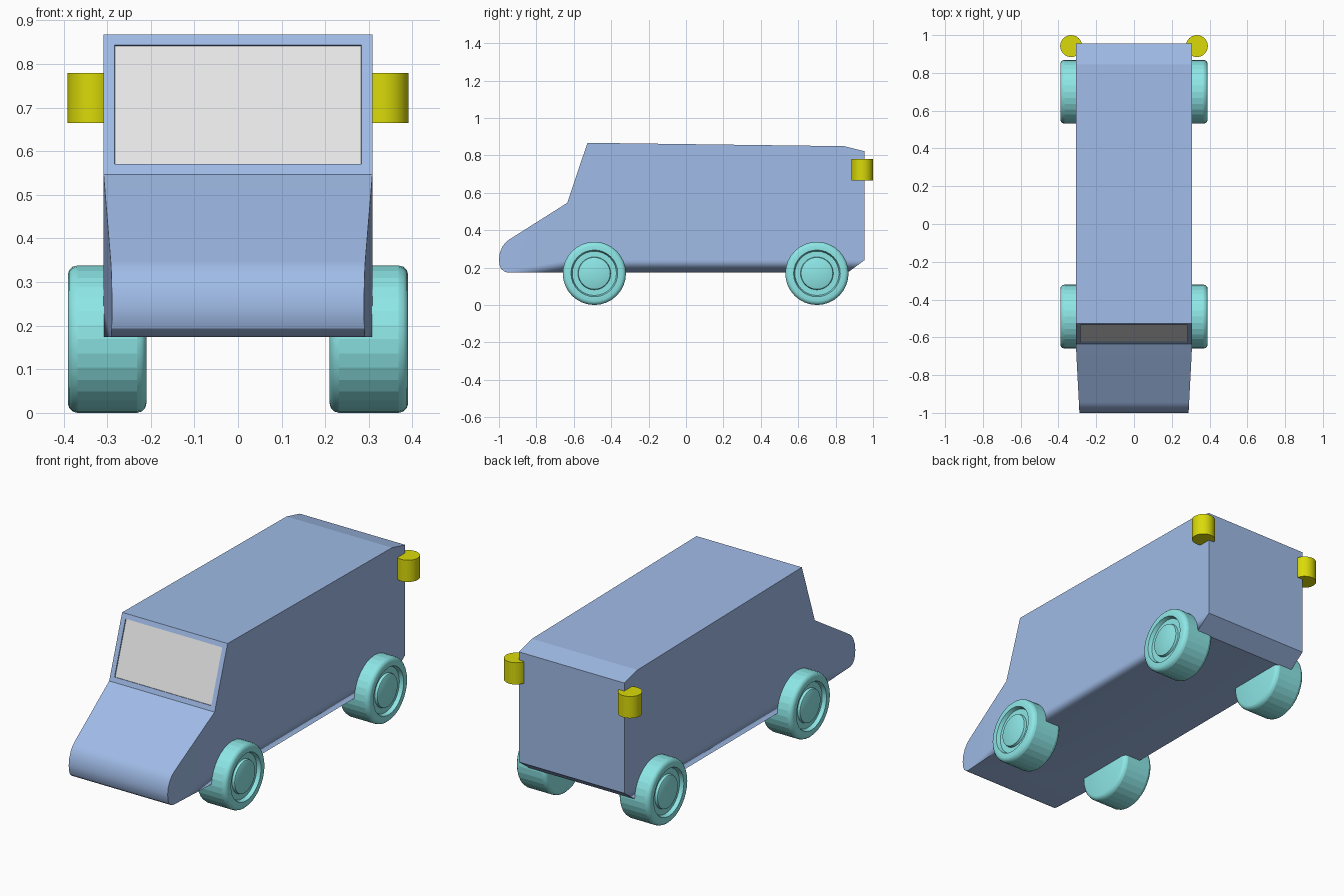
import bpy, bmesh, math
from mathutils import Matrix

old = bpy.data.objects.get("Cube")
if old:
    bpy.data.objects.remove(old)


def material(name, rgb):
    mat = bpy.data.materials.new(name)
    mat.use_nodes = True
    mat.diffuse_color = (*rgb, 1)
    mat.node_tree.nodes["Principled BSDF"].inputs["Base Color"].default_value = (*rgb, 1)
    return mat


blue = material("body blue", (0.35, 0.5, 0.8))
white = material("window white", (0.8, 0.8, 0.8))
teal = material("wheel teal", (0.27, 0.8, 0.8))
yellow = material("lamp yellow", (0.7, 0.7, 0.003))


def finish(bm, name, *mats):
    bmesh.ops.recalc_face_normals(bm, faces=bm.faces)
    mesh = bpy.data.meshes.new(name)
    bm.to_mesh(mesh)
    bm.free()
    for mat in mats:
        mesh.materials.append(mat)
    obj = bpy.data.objects.new(name, mesh)
    bpy.context.collection.objects.link(obj)
    return obj


# Body: side outlines (y, z) joined across the width, nose tapering forward
COWL, FLOOR, SILL, HALF = -0.635, 0.174, 0.24, 0.308
nose = [(-0.955, FLOOR), (-0.972, 0.179), (-0.988, 0.193), (-0.997, 0.215),
        (-1.0, 0.245), (-0.995, 0.28), (-0.982, 0.312), (-0.965, 0.334), (-0.945, 0.35)]
cabin = [(COWL, 0.546), (-0.527, 0.867), (0.845, 0.849), (0.955, 0.822),
         (0.955, SILL), (0.865, FLOOR), (COWL, FLOOR)]
outline = nose + cabin
bm = bmesh.new()


def half_width(y):
    return HALF - 0.019 * max(0, COWL - y) / (1 + COWL)


sides = []
for s in (-1, 1):
    loop = [bm.verts.new((s * half_width(y), y, z)) for y, z in outline]
    sill = bm.verts.new((s * HALF, COWL, SILL))
    n = len(nose)
    bm.faces.new(loop[:n + 1] + [sill, loop[-1]])       # nose side
    bm.faces.new(loop[n:n + 5] + [sill])                # main side
    bm.faces.new([sill] + loop[n + 4:])                 # sill strip
    sides.append(loop)
left, right = sides
for i in range(len(outline)):
    j = (i + 1) % len(outline)
    face = bm.faces.new((left[i], left[j], right[j], right[i]))
    if outline[i] == cabin[0]:
        windscreen = face
bmesh.ops.recalc_face_normals(bm, faces=bm.faces)

# Windscreen: recessed pane
bmesh.ops.inset_individual(bm, faces=[windscreen], thickness=0.036)
bmesh.ops.inset_individual(bm, faces=[windscreen], thickness=0.0005, depth=-0.006)
windscreen.material_index = 1

# Sharp edges everywhere except the curved nose and the soft sill
for face in bm.faces:
    face.smooth = True
for edge in bm.edges:
    a, b = (v.co for v in edge.verts)
    soft_sill = abs(a.z - FLOOR) + abs(b.z - FLOOR) < 0.01 and abs(a.x - b.x) < 0.01 \
        and min(a.y, b.y) > COWL - 0.01
    edge.smooth = soft_sill or edge.calc_face_angle(0) < math.radians(25)
    if abs(a.x - b.x) > 0.1 and a.y > 0:
        edge.smooth = False
body = finish(bm, "body", blue, white)
weighted = body.modifiers.new("sill shading", "WEIGHTED_NORMAL")
weighted.keep_sharp = True

# Wheels: lathed section (radius, distance from the inner face)
section = [(0, 0), (0.148, 0), (0.158, 0.003), (0.166, 0.011), (0.169, 0.022),
           (0.169, 0.158), (0.166, 0.169), (0.158, 0.177), (0.148, 0.18),
           (0.125, 0.18), (0.118, 0.16), (0.088, 0.16), (0.085, 0.173),
           (0.079, 0.176), (0, 0.176)]


def wheel(name, side, y):
    bm = bmesh.new()
    verts = [bm.verts.new((0.21 + d, 0, r)) for r, d in section]
    edges = [bm.edges.new(pair) for pair in zip(verts, verts[1:])]
    bmesh.ops.spin(bm, geom=verts + edges, axis=(1, 0, 0), cent=(0, 0, 0),
                   angle=math.tau, steps=32, use_merge=True)
    bmesh.ops.remove_doubles(bm, verts=bm.verts, dist=0.0001)
    bmesh.ops.scale(bm, vec=(side, 1, 1), verts=bm.verts)
    bmesh.ops.translate(bm, vec=(0, y, 0.169), verts=bm.verts)
    for face in bm.faces:
        xs = [v.co.x for v in face.verts]
        face.smooth = max(xs) - min(xs) < 0.1    # tread stays faceted
    for edge in bm.edges:
        edge.smooth = edge.calc_face_angle(0) < math.radians(35)
    finish(bm, name, teal)


# Tail lamps: upright drums on the rear corners
def lamp(name, side):
    bm = bmesh.new()
    bmesh.ops.create_cone(bm, cap_ends=True, segments=32, radius1=0.058, radius2=0.058,
                          depth=0.115, matrix=Matrix.Translation((side * 0.333, 0.942, 0.722)))
    for face in bm.faces:
        face.smooth = len(face.verts) == 4
    for edge in bm.edges:
        edge.smooth = edge.calc_face_angle(0) < math.radians(35)
    finish(bm, name, yellow)


for label, side in (("left", 1), ("right", -1)):
    wheel("front_wheel_" + label, side, -0.49)
    wheel("rear_wheel_" + label, side, 0.7)
    lamp("tail_lamp_" + label, side)
